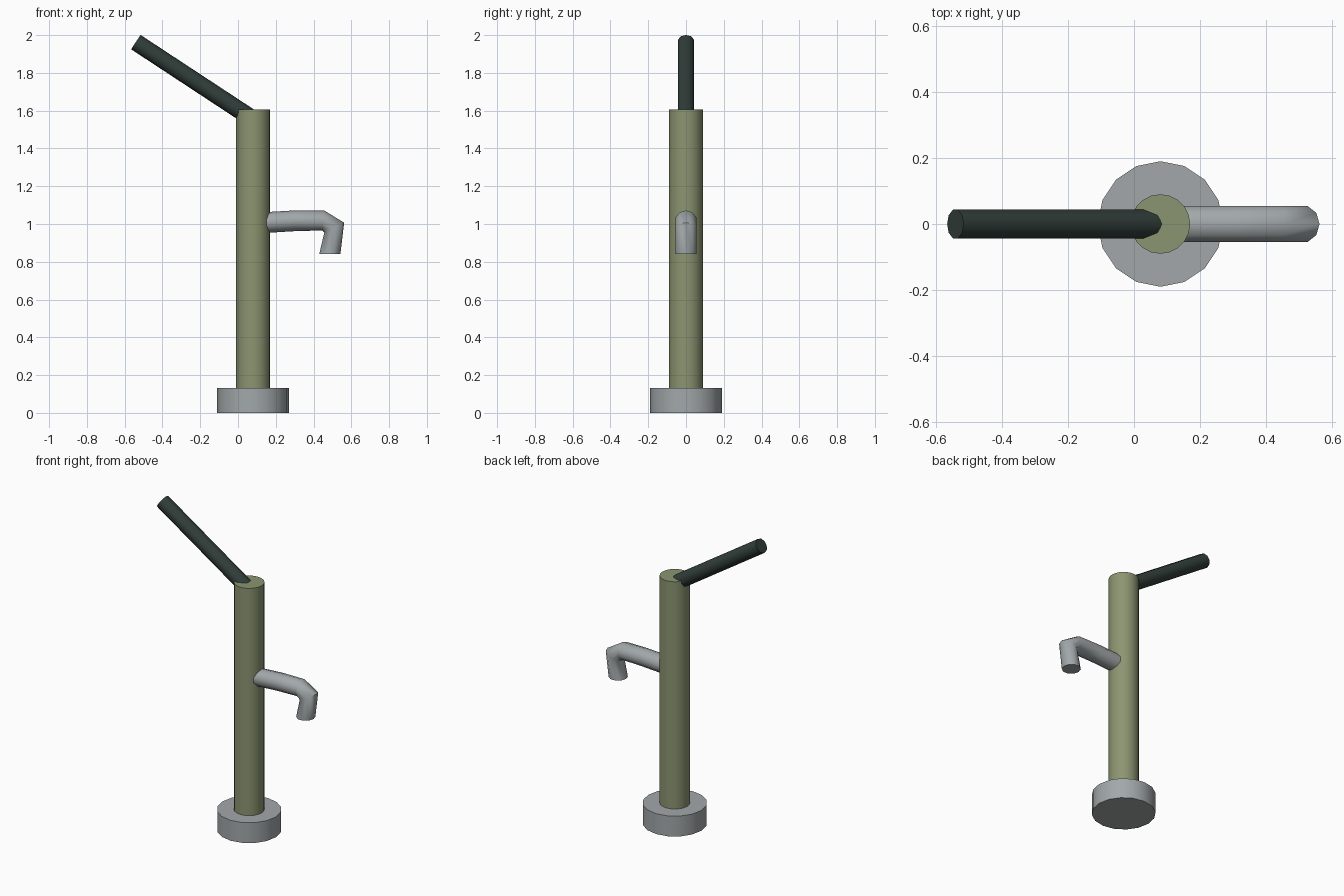
import bpy, bmesh
from math import cos, sin, pi
from mathutils import Vector

cube = bpy.data.objects.get("Cube")
if cube:
    bpy.data.objects.remove(cube, do_unlink=True)


def material(name, rgb):
    mat = bpy.data.materials.new(name)
    mat.use_nodes = True
    mat.diffuse_color = (*rgb, 1)
    mat.node_tree.nodes["Principled BSDF"].inputs["Base Color"].default_value = (*rgb, 1)
    return mat


grey = material("galvanised grey", (0.36, 0.39, 0.40))
olive = material("olive green paint", (0.26, 0.30, 0.165))
dark = material("dark green grip", (0.031, 0.048, 0.042))


def tube(name, pairs, sides, half_width, mat):
    """Capped tube through rings, each given by its two opposite (x, z) points."""
    bm = bmesh.new()
    rings = []
    for a, b in pairs:
        a, b = Vector((a[0], 0, a[1])), Vector((b[0], 0, b[1]))
        mid, arm = (a + b) / 2, (a - b) / 2
        side = Vector((0, half_width, 0))
        rings.append([bm.verts.new(mid + arm * cos(t) + side * sin(t))
                      for t in (2 * pi * i / sides for i in range(sides))])
    for r, s in zip(rings, rings[1:]):
        for i in range(sides):
            j = (i + 1) % sides
            bm.faces.new((r[i], r[j], s[j], s[i]))
    bm.faces.new(rings[0])
    bm.faces.new(rings[-1])
    bmesh.ops.recalc_face_normals(bm, faces=bm.faces)
    mesh = bpy.data.meshes.new(name)
    bm.to_mesh(mesh)
    bm.free()
    mesh.materials.append(mat)
    obj = bpy.data.objects.new(name, mesh)
    bpy.context.collection.objects.link(obj)
    bpy.ops.object.select_all(action="DESELECT")
    obj.select_set(True)
    bpy.context.view_layer.objects.active = obj
    bpy.ops.object.shade_smooth_by_angle(angle=pi / 4)
    return obj


def upright(name, radius, bottom, top, sides, mat):
    x = 0.08
    return tube(name, [((x + radius, z), (x - radius, z)) for z in (bottom, top)],
                sides, radius, mat)


# Foot and standpipe
upright("base", 0.19, 0, 0.132, 16, grey)
upright("standpipe", 0.09, 0.10, 1.605, 20, olive)

# Straight lever, leaning out of the top of the pipe
grip = 0.0455
end, root = Vector((-0.541, 1.963)), Vector((0.06, 1.568))
axis = (root - end).normalized()
across = Vector((-axis.y, axis.x)) * grip
tube("lever", [(p + across, p - across) for p in (end, root)], 10, grip, dark)

# Bent spout, listed as outer and inner points along the bend
tube("spout", [((0.10, 1.060), (0.10, 0.950)),
               ((0.30, 1.072), (0.30, 0.962)),
               ((0.455, 1.072), (0.445, 0.966)),
               ((0.562, 1.007), (0.457, 0.955)),
               ((0.542, 0.84), (0.43, 0.84))], 10, 0.0575, grey)
